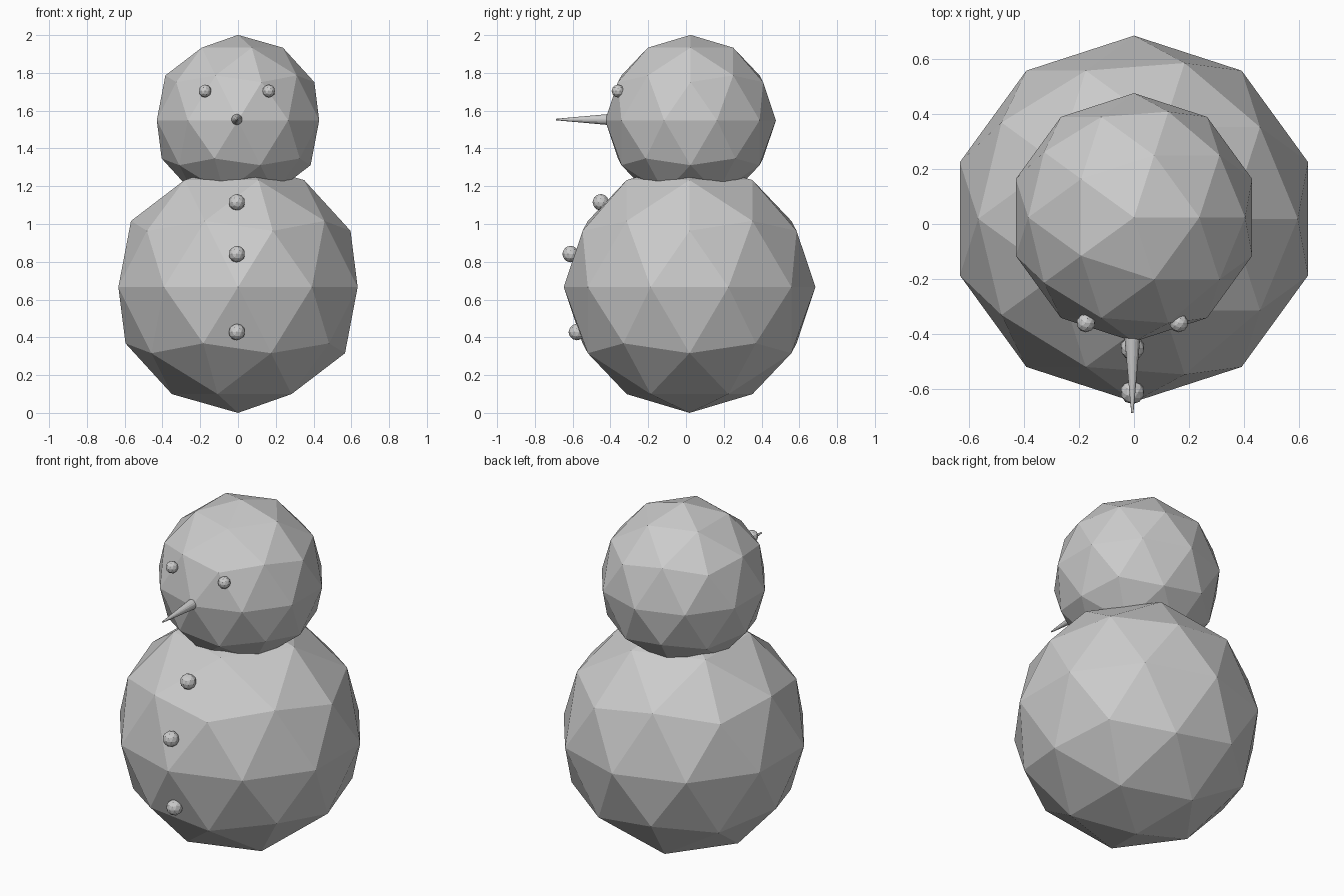
import bpy
from math import radians

if "Cube" in bpy.data.objects:
    bpy.data.objects.remove(bpy.data.objects["Cube"])


def ball(name, radius, location):
    bpy.ops.mesh.primitive_ico_sphere_add(subdivisions=2, radius=radius, location=location)
    bpy.context.object.name = name
    return bpy.context.object


# Two stacked faceted balls
ball("body", 0.666, (0, 0.019, 0.666))
ball("head", 0.452, (0, 0.024, 1.549))

# Eyes, slightly off centre like the nose and buttons
OFFSET = -0.006
for name, side in (("left_eye", 1), ("right_eye", -1)):
    ball(name, 0.034, (OFFSET + side * 0.169, -0.36, 1.704))

# Buttons down the front of the body
for i, (y, z) in enumerate(((-0.451, 1.115), (-0.611, 0.841), (-0.578, 0.428))):
    ball(f"button_{i + 1}", 0.044, (OFFSET, y, z))

# Long thin nose pointing forward
tip, base = -0.687, -0.40
bpy.ops.mesh.primitive_cone_add(
    vertices=16, radius1=0.03, radius2=0.004, depth=base - tip,
    location=(OFFSET, (base + tip) / 2, 1.553), rotation=(radians(90), 0, 0))
bpy.context.object.name = "nose"
